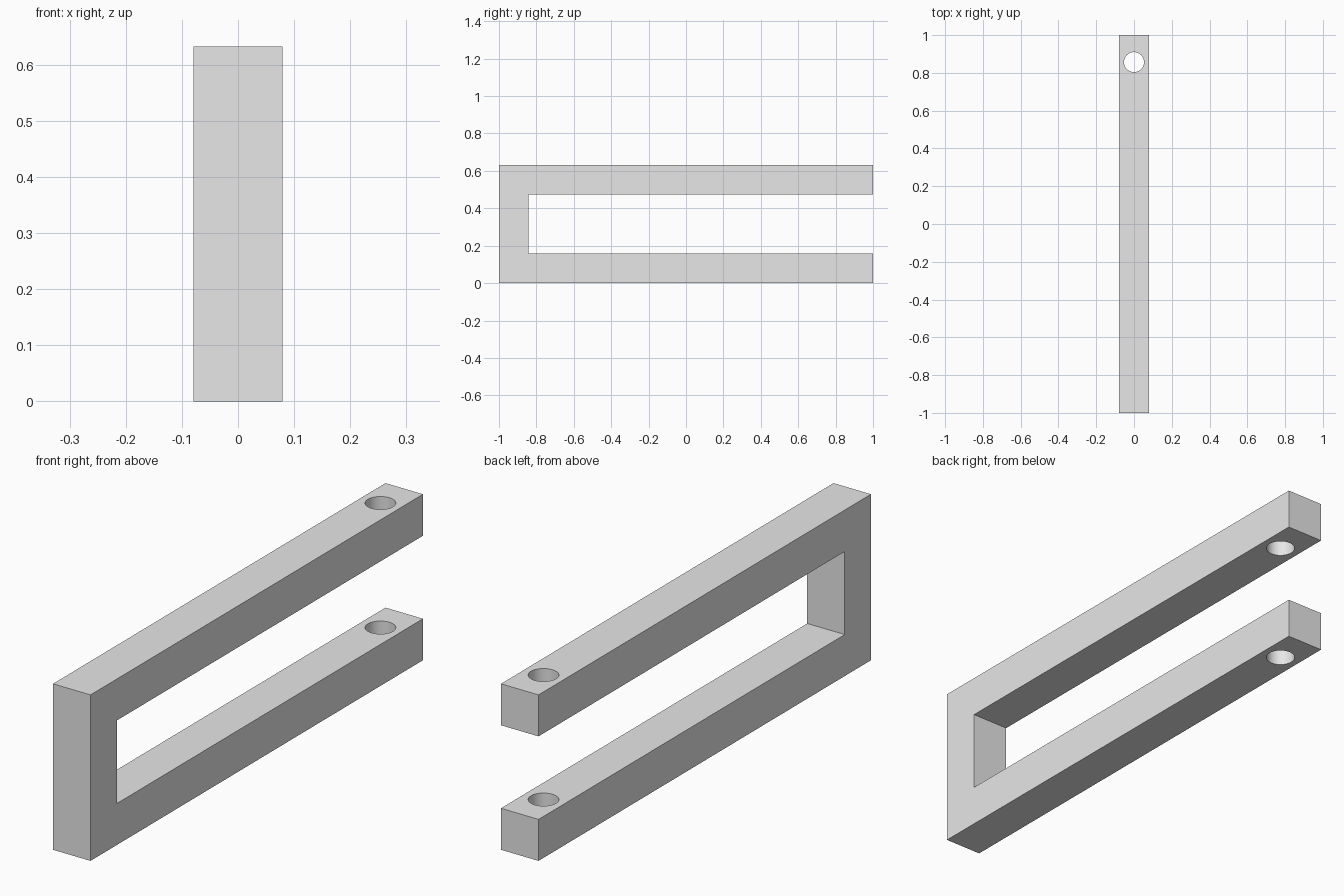
import bpy
import bmesh

WIDTH, HEIGHT, LENGTH = 0.158, 0.632, 2.0
BAR = 0.158                      # thickness of each bar
HOLE_Y, HOLE_RADIUS = 0.857, 0.053

cube = bpy.data.objects.get("Cube")
if cube:
    bpy.data.objects.remove(cube, do_unlink=True)

# Plain grey material
grey = bpy.data.materials.new("plain grey")
grey.use_nodes = True
colour = (0.8, 0.8, 0.8, 1)
grey.diffuse_color = colour
grey.node_tree.nodes["Principled BSDF"].inputs["Base Color"].default_value = colour

# U-shaped side profile, extruded across the width
front, back = -LENGTH / 2, LENGTH / 2
inner, top = front + BAR, HEIGHT - BAR
profile = [(front, 0), (back, 0), (back, BAR), (inner, BAR),
           (inner, top), (back, top), (back, HEIGHT), (front, HEIGHT)]
bm = bmesh.new()
side = bm.faces.new([bm.verts.new((-WIDTH / 2, y, z)) for y, z in profile])
extruded = bmesh.ops.extrude_face_region(bm, geom=[side])
moved = [v for v in extruded["geom"] if isinstance(v, bmesh.types.BMVert)]
bmesh.ops.translate(bm, verts=moved, vec=(WIDTH, 0, 0))
bmesh.ops.recalc_face_normals(bm, faces=bm.faces)
mesh = bpy.data.meshes.new("u_bracket")
bm.to_mesh(mesh)
bm.free()
bracket = bpy.data.objects.new("u_bracket", mesh)
bpy.context.collection.objects.link(bracket)
mesh.materials.append(grey)

# Round hole through both arms near the open end
bpy.ops.mesh.primitive_cylinder_add(vertices=48, radius=HOLE_RADIUS, depth=HEIGHT * 1.5,
                                    location=(0, HOLE_Y, HEIGHT / 2))
cutter = bpy.context.object
cutter.name = "hole_cutter"
cutter.hide_render = True
cutter.data.materials.append(grey)

bpy.ops.object.select_all(action="DESELECT")
bracket.select_set(True)
bpy.context.view_layer.objects.active = bracket
cut = bracket.modifiers.new("bolt holes", "BOOLEAN")
cut.operation = "DIFFERENCE"
cut.solver = "EXACT"
cut.object = cutter
bpy.ops.object.modifier_apply(modifier=cut.name)
bpy.data.objects.remove(cutter, do_unlink=True)

# Smooth hole walls, sharp bar edges
bpy.ops.object.shade_smooth_by_angle()
